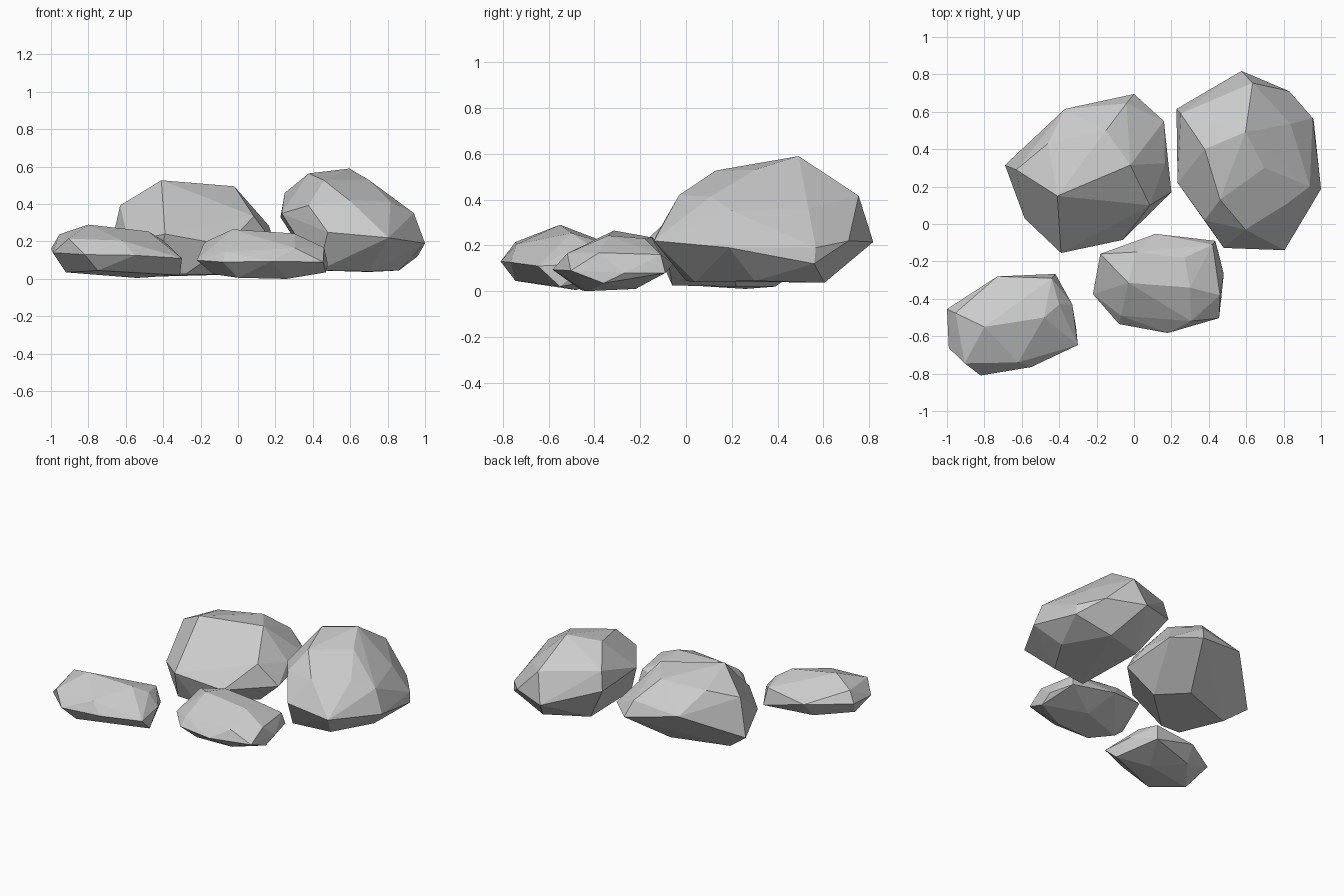
import bpy, bmesh, math


def rock(name, crown, girdle, base):
    """A faceted boulder: the hull around a crown, a wide girdle and a small base."""
    bm = bmesh.new()
    for p in crown + girdle + base:
        bm.verts.new(p)
    res = bmesh.ops.convex_hull(bm, input=bm.verts[:])
    loose = {v for v in res["geom_interior"] + res["geom_unused"]
             if isinstance(v, bmesh.types.BMVert) and not v.link_faces}
    bmesh.ops.delete(bm, geom=list(loose), context='VERTS')
    # merge nearly flat triangles into broad facets
    bmesh.ops.dissolve_limit(bm, angle_limit=math.radians(5),
                             verts=bm.verts[:], edges=bm.edges[:])
    bmesh.ops.recalc_face_normals(bm, faces=bm.faces[:])
    mesh = bpy.data.meshes.new(name)
    bm.to_mesh(mesh)
    bm.free()
    obj = bpy.data.objects.new(name, mesh)
    bpy.context.collection.objects.link(obj)
    return obj


# large boulder, back left, leaning low at the back
rock("back_left_boulder",
     crown=[(-.41, .15, .527), (-.02, .315, .495), (-.15, .50, .475), (-.46, .43, .45)],
     girdle=[(-.69, .315, .13), (-.63, .29, .393), (-.37, .615, .31), (0, .695, .24),
             (-.04, .645, .35), (.16, .55, .25), (.165, .325, .285), (.20, .17, .18),
             (.085, .10, .335), (-.06, -.085, .18), (-.39, -.155, .24), (-.585, .03, .20)],
     base=[(-.28, -.06, .025), (-.43, -.06, .03), (-.53, .26, .01),
           (-.15, .39, .02), (.02, .22, .02)])

# tall boulder, back right
rock("back_right_boulder",
     crown=[(.596, .492, .59), (.378, .40, .564), (.698, .30, .53), (.46, .13, .527),
            (.596, -.03, .42), (.377, .02, .393), (.815, .107, .413), (.634, .754, .417)],
     girdle=[(.25, .59, .46), (.227, .615, .33), (.575, .818, .215), (.83, .71, .22),
             (.837, .535, .36), (.955, .567, .19), (1.0, .187, .19), (.94, .20, .352),
             (.805, -.14, .22), (.48, -.128, .249), (.233, .22, .35)],
     base=[(.96, .56, .12), (.43, 0, .045), (.70, .04, .04), (.86, .3, .045),
           (.70, .605, .037), (.40, .5, .06)])

# low stone, front left
rock("front_left_stone",
     crown=[(-.80, -.55, .29), (-.48, -.50, .254), (-.955, -.476, .238),
            (-.905, -.745, .215), (-.62, -.74, .205), (-.40, -.43, .206)],
     girdle=[(-1.0, -.455, .16), (-.73, -.28, .15), (-.44, -.29, .19), (-.42, -.267, .07),
             (-.33, -.43, .12), (-.30, -.647, .11), (-.55, -.765, .126),
             (-.82, -.81, .13), (-.99, -.663, .14)],
     base=[(-.92, -.58, .035), (-.75, -.745, .045), (-.54, -.48, .005),
           (-.31, -.55, .02), (-.75, -.36, .05)])

# low stone, front centre
rock("front_centre_stone",
     crown=[(-.03, -.315, .265), (.30, -.34, .243), (.01, -.15, .235), (.27, -.18, .23),
            (-.07, -.49, .145), (.305, -.519, .165)],
     girdle=[(-.22, -.375, .10), (-.18, -.16, .195), (.115, -.053, .12), (.42, -.11, .16),
             (.435, -.09, .08), (.48, -.267, .08), (.46, -.38, .168), (.455, -.503, .09),
             (.18, -.583, .094), (-.08, -.535, .09)],
     base=[(-.13, -.35, .025), (0, -.46, .006), (.26, -.44, 0),
           (.47, -.36, .035), (.20, -.22, .01)])
